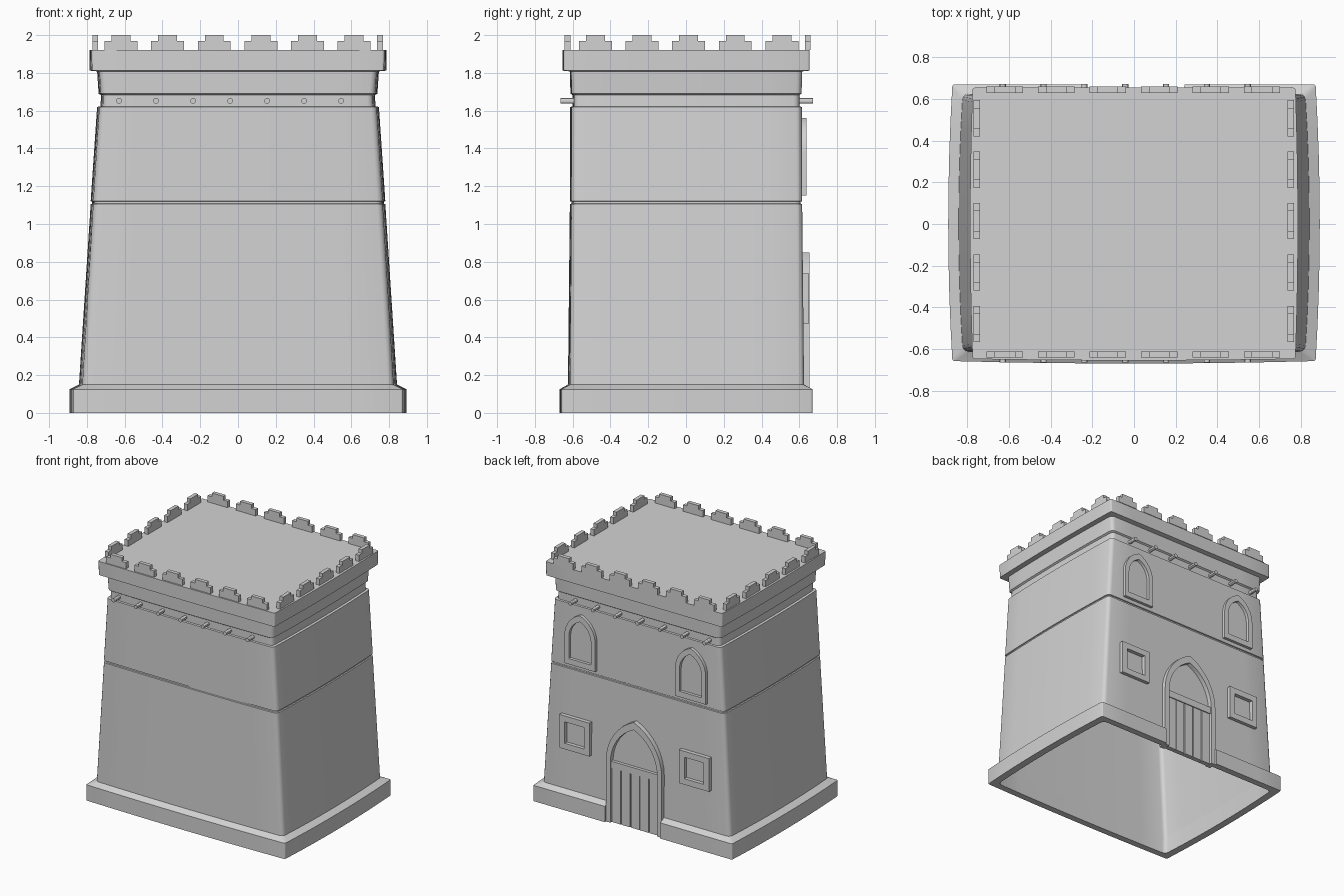
import bpy, bmesh, math
from mathutils import Matrix

if "Cube" in bpy.data.objects:
    bpy.data.objects.remove(bpy.data.objects["Cube"])

stone = bpy.data.materials.new("grey_stone")
stone.diffuse_color = (0.65, 0.65, 0.65, 1)
stone.use_nodes = True
stone.node_tree.nodes["Principled BSDF"].inputs["Base Color"].default_value = stone.diffuse_color


def make(name, bm, smooth=False):
    bmesh.ops.recalc_face_normals(bm, faces=bm.faces)
    me = bpy.data.meshes.new(name)
    bm.to_mesh(me)
    bm.free()
    ob = bpy.data.objects.new(name, me)
    bpy.context.collection.objects.link(ob)
    me.materials.append(stone)
    if smooth:
        bpy.ops.object.select_all(action='DESELECT')
        ob.select_set(True)
        bpy.context.view_layer.objects.active = ob
        bpy.ops.object.shade_smooth_by_angle(angle=math.radians(30))
    return ob


def box(bm, x0, x1, y0, y1, z0, z1):
    m = Matrix.Translation(((x0 + x1) / 2, (y0 + y1) / 2, (z0 + z1) / 2)) @ \
        Matrix.Diagonal((x1 - x0, y1 - y0, z1 - z0, 1))
    bmesh.ops.create_cube(bm, size=1, matrix=m)


def ring(hx, hy, z, r, bulge):
    """Rounded rectangle whose left, right and front sides bow outward."""
    pts = []
    for k, (sx, sy) in enumerate(((1, 1), (-1, 1), (-1, -1), (1, -1))):
        for i in range(4):
            a = math.pi / 2 * (k + i / 3)
            pts.append((sx * (hx - r) + r * math.cos(a), sy * (hy - r) + r * math.sin(a)))
        nx, ny = ((-1, 1), (-1, -1), (1, -1), (1, 1))[k]
        ax, ay = pts[-1]
        a = math.pi / 2 * (k + 1)
        bx, by = nx * (hx - r) + r * math.cos(a), ny * (hy - r) + r * math.sin(a)
        for i in range(1, 8):
            pts.append((ax + (bx - ax) * i / 8, ay + (by - ay) * i / 8))
    out = []
    for x, y in pts:
        fx = x * (1 - bulge / hx * (y / hy) ** 2)
        fy = y * (1 - bulge * 0.6 / hy * (x / hx) ** 2) if y < 0 else y
        out.append((fx, fy, z))
    return out


def loft(bm, rows, closed=False, cap=False):
    loops = [[bm.verts.new(p) for p in ring(*row)] for row in rows]
    pairs = list(zip(loops, loops[1:]))
    if closed:
        pairs.append((loops[-1], loops[0]))
    for a, b in pairs:
        for i in range(len(a)):
            j = (i + 1) % len(a)
            bm.faces.new((a[i], a[j], b[j], b[i]))
    if cap:
        bm.faces.new(loops[-1])


# Tapered hollow walls with a groove and a recessed band under the neck
bm = bmesh.new()
loft(bm, [(0.842, 0.625, 0.15, 0.03, 0.02), (0.780, 0.615, 1.105, 0.03, 0.015),
          (0.772, 0.607, 1.108, 0.03, 0.015), (0.772, 0.607, 1.118, 0.03, 0.015),
          (0.780, 0.615, 1.121, 0.03, 0.015), (0.746, 0.613, 1.62, 0.03, 0.013),
          (0.728, 0.600, 1.623, 0.03, 0.013), (0.725, 0.600, 1.682, 0.03, 0.013),
          (0.738, 0.612, 1.69, 0.03, 0.013), (0.746, 0.615, 1.81, 0.03, 0.013)])
make("tower_walls", bm, True)

# Cornice and flat roof
bm = bmesh.new()
loft(bm, [(0.746, 0.615, 1.808, 0.03, 0.012), (0.785, 0.655, 1.812, 0.012, 0.012),
          (0.787, 0.655, 1.92, 0.012, 0.012)], cap=True)
make("cornice_roof", bm, True)

# Plinth ring, cut open at the doorway
bm = bmesh.new()
loft(bm, [(0.892, 0.67, 0, 0.01, 0.02), (0.892, 0.67, 0.125, 0.01, 0.02),
          (0.842, 0.625, 0.15, 0.03, 0.02), (0.835, 0.618, 0.0, 0.03, 0.02)], closed=True)
plinth = make("plinth", bm, True)
bm = bmesh.new()
box(bm, -0.243, 0.243, 0.5, 0.8, -0.1, 0.3)
cutter = make("doorway_cutter", bm)
cutter.hide_render = True
cutter.hide_set(True)
mod = plinth.modifiers.new("doorway", 'BOOLEAN')
mod.operation = 'DIFFERENCE'
mod.solver = 'EXACT'
mod.object = cutter

# Stepped battlements
STEP = [(-0.087, 0), (0.087, 0), (0.087, 0.05), (0.05, 0.05),
        (0.05, 0.08), (-0.05, 0.08), (-0.05, 0.05), (-0.087, 0.05)]


def merlon(bm, x, y, along_x):
    sides = []
    for d in (-0.015, 0.015):
        sides.append([bm.verts.new((x + u, y + d, 1.92 + v) if along_x else (x + d, y + u, 1.92 + v))
                      for u, v in STEP])
    a, b = sides
    bm.faces.new(a)
    bm.faces.new(b)
    for i in range(8):
        j = (i + 1) % 8
        bm.faces.new((a[i], a[j], b[j], b[i]))


bm = bmesh.new()
for i in range(6):
    x = -0.62 + i * 0.247
    merlon(bm, x, -0.627, True)
    merlon(bm, x, 0.645, True)
for i in range(5):
    y = -0.48 + i * 0.247
    merlon(bm, -0.755, y, False)
    merlon(bm, 0.752, y, False)
make("battlements", bm)

# Round beam ends through the recessed band, front and back
bm = bmesh.new()
for i in range(7):
    for y in (-0.622, 0.63):
        m = Matrix.Translation((-0.63 + i * 0.196, y, 1.652)) @ Matrix.Rotation(math.pi / 2, 4, 'X')
        bmesh.ops.create_cone(bm, cap_ends=True, segments=12, radius1=0.015, radius2=0.015,
                              depth=0.085, matrix=m)
make("beam_ends", bm, True)


def arch(cx, w, z0, spring, top, n=8):
    """Pointed arch outline, from bottom left over the apex to bottom right."""
    h = top - spring
    r = (w * w + h * h) / (2 * w)
    end = math.asin(h / r)
    half = [(w, z0)] + [(w - r + r * math.cos(end * i / n), spring + r * math.sin(end * i / n))
                        for i in range(n + 1)]
    return [(cx - x, z) for x, z in half] + [(cx + x, z) for x, z in half[-2::-1]]


def square(cx, cz, s):
    return [(cx - s, cz - s), (cx - s, cz + s), (cx + s, cz + s), (cx + s, cz - s)]


def frame(name, outer, inner, y0, y1, closed=True):
    bm = bmesh.new()
    n = len(outer)
    o0, o1, i1, i0 = [[bm.verts.new((x, y, z)) for x, z in pts]
                      for pts, y in ((outer, y0), (outer, y1), (inner, y1), (inner, y0))]
    for k in range(n if closed else n - 1):
        j = (k + 1) % n
        for a, b in ((o0, o1), (o1, i1), (i1, i0), (i0, o0)):
            bm.faces.new((a[k], a[j], b[j], b[k]))
    if not closed:
        for k in (0, n - 1):
            bm.faces.new((o0[k], o1[k], i1[k], i0[k]))
    make(name, bm, True)


# Window frames and door surround on the back wall
for side, s in (("left", -1), ("right", 1)):
    frame("arched_window_frame_" + side, arch(s * 0.485, 0.135, 1.15, 1.37, 1.56),
          arch(s * 0.485, 0.097, 1.195, 1.37, 1.51), 0.59, 0.638)
    frame("square_window_frame_" + side, square(s * 0.525, 0.605, 0.132),
          square(s * 0.525, 0.605, 0.085), 0.59, 0.65)
frame("door_surround", arch(0, 0.245, 0, 0.48, 0.85), arch(0, 0.205, 0, 0.48, 0.79),
      0.59, 0.655, closed=False)

# Planked door with lintel
bm = bmesh.new()
box(bm, -0.206, 0.206, 0.60, 0.628, 0, 0.45)
for i in range(5):
    x = -0.205 + i * 0.082
    box(bm, x + 0.004, x + 0.078, 0.605, 0.638, 0, 0.44)
box(bm, -0.206, 0.206, 0.60, 0.646, 0.43, 0.485)
make("plank_door", bm)
